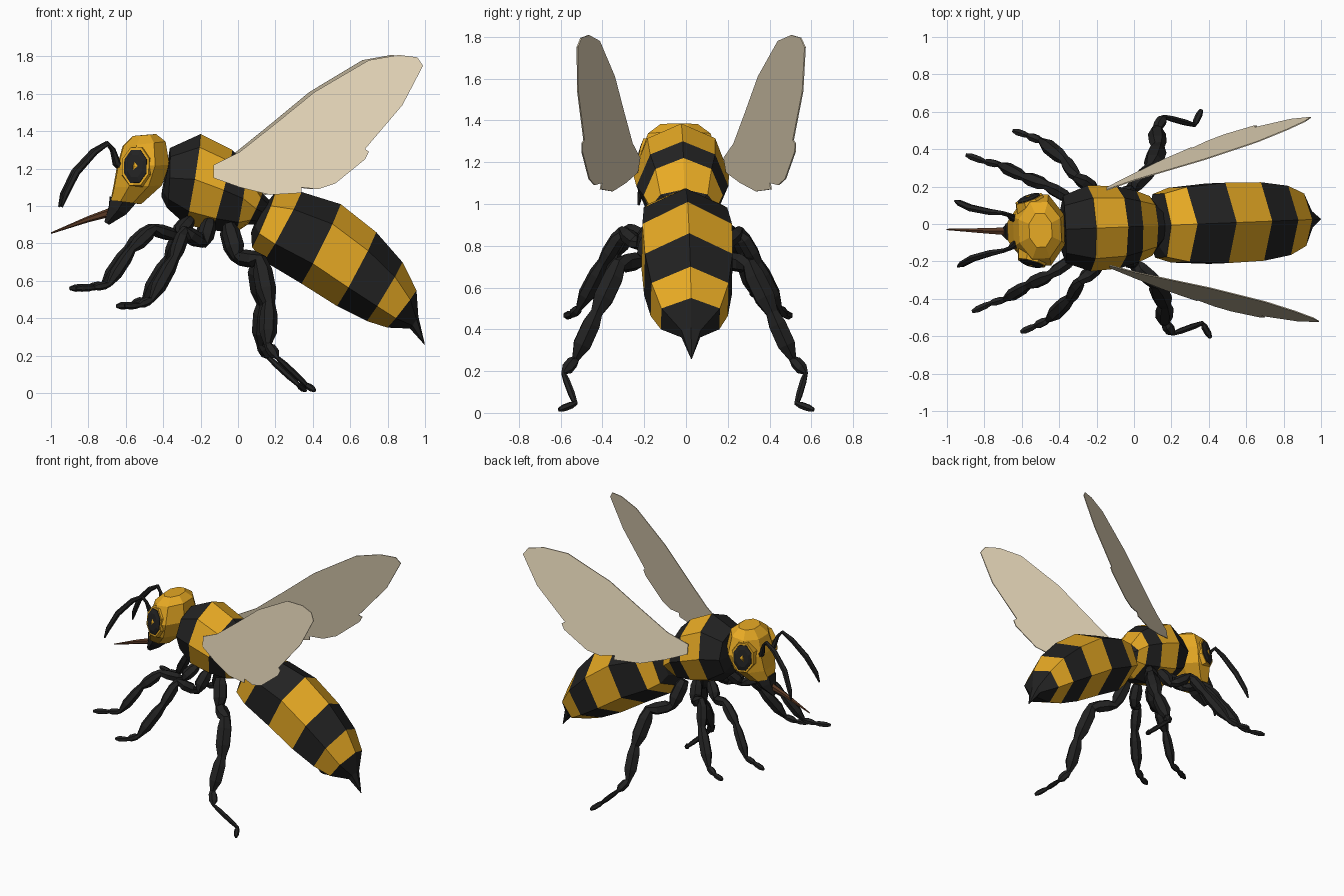
import bpy, bmesh, math
from mathutils import Vector, Matrix

if "Cube" in bpy.data.objects:
    bpy.data.objects.remove(bpy.data.objects["Cube"])

YAW = 0.04  # the whole insect is turned slightly about z
PLACE = Matrix.Translation((0, -0.014, 0)) @ Matrix.Rotation(YAW, 4, 'Z')

def material(name, rgb):
    m = bpy.data.materials.new(name)
    m.diffuse_color = (*rgb, 1)
    m.use_nodes = True
    m.node_tree.nodes["Principled BSDF"].inputs["Base Color"].default_value = m.diffuse_color
    return m

GOLD = material("gold", (0.82, 0.41, 0.018))
BLACK = material("black", (0.016, 0.016, 0.016))
WING = material("wing_beige", (0.78, 0.67, 0.48))
BROWN = material("brown", (0.10, 0.04, 0.018))

def loft(name, rings, mats, bands=None):
    """Skin equal-length rings of points; bands gives a material index per strip."""
    bm = bmesh.new()
    vs = [[bm.verts.new(p) for p in r] for r in rings]
    n = len(vs[0])
    for i in range(len(vs) - 1):
        for k in range(n):
            j = (k + 1) % n
            f = bm.faces.new((vs[i][k], vs[i][j], vs[i + 1][j], vs[i + 1][k]))
            f.material_index = bands[i] if bands else 0
    for ring, b in ((vs[0], 0), (vs[-1], -1)):
        bm.faces.new(ring).material_index = bands[b] if bands else 0
    bmesh.ops.recalc_face_normals(bm, faces=bm.faces)
    bm.transform(PLACE)
    me = bpy.data.meshes.new(name)
    bm.to_mesh(me)
    bm.free()
    for m in mats:
        me.materials.append(m)
    ob = bpy.data.objects.new(name, me)
    bpy.context.collection.objects.link(ob)
    return ob

def body(name, sections, n, mats, bands, phase=0.0):
    """Sections are (xa, za, xb, zb, half_width): opposite edge points in the xz plane."""
    ang = [2 * math.pi * (k + phase) / n for k in range(n)]
    ch = max(abs(math.cos(a)) for a in ang)
    sh = max(abs(math.sin(a)) for a in ang)
    rings = []
    for xa, za, xb, zb, w in sections:
        c = Vector(((xa + xb) / 2, 0, (za + zb) / 2))
        u = Vector(((xa - xb) / 2, 0, (za - zb) / 2))
        rings.append([c + u * (math.cos(a) / ch) + Vector((0, w * math.sin(a) / sh, 0)) for a in ang])
    return loft(name, rings, mats, bands)

def tube(name, path, mat, n=6):
    """Path points are (x, y, z, radius)."""
    pts = [Vector(p[:3]) for p in path]
    rings = []
    for i, p in enumerate(pts):
        d = (pts[min(i + 1, len(pts) - 1)] - pts[max(i - 1, 0)]).normalized()
        u = d.cross(Vector((0, 1, 0))).normalized()
        v = d.cross(u)
        r = path[i][3]
        rings.append([p + r * (math.cos(2 * math.pi * k / n) * u + math.sin(2 * math.pi * k / n) * v)
                      for k in range(n)])
    return loft(name, rings, [mat])

def paired(points, s, lean):
    """Place points on one side, allowing for the yaw in x."""
    return [(x + lean * YAW * y, y * s, z, r) for x, y, z, r in points]

# Abdomen: peaked hexagonal sections with alternating bands
body("abdomen", [
    (0.14, 1.00, 0.07, 0.86, 0.10), (0.20, 1.075, 0.075, 0.78, 0.17),
    (0.34, 1.075, 0.14, 0.705, 0.20), (0.55, 1.01, 0.34, 0.585, 0.215),
    (0.74, 0.86, 0.53, 0.465, 0.21), (0.88, 0.70, 0.69, 0.385, 0.185),
    (0.955, 0.55, 0.80, 0.35, 0.14), (0.965, 0.41, 0.92, 0.345, 0.045),
    (1.0, 0.26, 0.998, 0.258, 0.002)], 6, [GOLD, BLACK], [1, 0, 1, 0, 1, 0, 1, 1])

# Thorax
body("thorax", [
    (-0.37, 1.25, -0.41, 1.05, 0.11), (-0.365, 1.31, -0.38, 0.99, 0.18),
    (-0.20, 1.385, -0.28, 0.90, 0.23), (-0.03, 1.30, -0.14, 0.87, 0.22),
    (0.05, 1.22, -0.01, 0.86, 0.19), (0.13, 1.07, 0.05, 0.90, 0.16),
    (0.18, 1.02, 0.11, 0.90, 0.08)], 8, [GOLD, BLACK], [1, 1, 0, 1, 0, 1])

# Head and jaws
body("head", [
    (-0.56, 1.375, -0.44, 1.385, 0.09), (-0.615, 1.32, -0.39, 1.345, 0.15),
    (-0.645, 1.21, -0.37, 1.22, 0.19), (-0.665, 1.10, -0.41, 1.11, 0.165),
    (-0.68, 1.03, -0.52, 1.01, 0.10)], 8, [GOLD], None, 0.5)
body("jaws", [
    (-0.685, 1.05, -0.53, 1.035, 0.085), (-0.69, 1.00, -0.60, 0.955, 0.07),
    (-0.715, 0.915, -0.69, 0.90, 0.02)], 6, [BLACK], None, 0.5)
tube("proboscis", [(-0.64, 0, 0.98, 0.026), (-0.8, .01, 0.93, 0.016),
                   (-1.0, .025, 0.855, 0.004)], BROWN)

def eye_ring(c, nrm, rx, rz):
    t = Vector((-nrm.y, nrm.x, 0)).normalized()
    w = nrm.cross(t)
    return [c + t * rx * math.cos(k * math.pi / 4 + 0.4) + w * rz * math.sin(k * math.pi / 4 + 0.4)
            for k in range(8)]

def leg_path(joints):
    """Swell every segment between its joints."""
    out = []
    for a, b in zip(joints, joints[1:]):
        pa, pb = Vector(a[:3]), Vector(b[:3])
        out.append((*pa, a[3] * 0.68))
        for t, s in ((0.25, 0.98), (0.7, 1.0)):
            out.append((*pa.lerp(pb, t), a[3] * s))
    out.append((*joints[-1][:3], 0.010))
    return out

# Each leg: lean of its pair and its joints
LEGS = {
    "front_leg": (1, [(-0.26, .10, .93, .04), (-0.34, .16, .84, .035), (-0.47, .24, .88, .038),
                      (-0.59, .29, .77, .034), (-0.72, .36, .58, .022), (-0.80, .38, .565, .02),
                      (-0.90, .42, .56, .018)]),
    "middle_leg": (1, [(-0.16, .12, .92, .045), (-0.20, .20, .80, .038), (-0.31, .28, .87, .038),
                       (-0.37, .37, .72, .04), (-0.50, .48, .50, .024), (-0.57, .51, .47, .02),
                       (-0.65, .54, .465, .018)]),
    "rear_leg": (-1, [(-0.05, .12, .90, .05), (0.0, .20, .73, .045), (0.12, .31, .71, .054),
                      (0.165, .42, .48, .048), (0.16, .52, .26, .03), (0.21, .58, .19, .017),
                      (0.365, .53, .045, .018), (0.41, .61, .014, .016)]),
}

# Wing outline in x, z
OUTLINE = [(-.13, 1.15), (-.13, 1.22), (.01, 1.29), (.2, 1.44), (.41, 1.61), (.70, 1.78), (.86, 1.808),
           (.96, 1.795), (.99, 1.75), (.88, 1.54), (.68, 1.305), (.70, 1.29), (.68, 1.25), (.52, 1.12),
           (.43, 1.09), (.34, 1.10), (.34, 1.07), (.17, 1.06), (.01, 1.10)]

for side, s in (("right", -1), ("left", 1)):
    # Compound eye with a raised gold rim, facing mostly sideways
    nrm = Vector((-0.3, 0.94 * s, 0.12)).normalized()
    c = Vector((-0.55, 0.155 * s, 1.21))
    loft("eye_rim_" + side, [eye_ring(c + nrm * d, nrm, rx, rz) for d, rx, rz in
                             ((-.06, .10, .125), (.018, .08, .11))], [GOLD])
    loft("eye_" + side, [eye_ring(c + nrm * d, nrm, rx, rz) for d, rx, rz in
                         ((0, .069, .098), (.022, .067, .096), (.032, .045, .065))], [BLACK])
    # Antenna
    tube("antenna_" + side, paired(
        [(-.61, .06, 1.20, .026), (-.65, .075, 1.23, .02), (-.67, .09, 1.30, .012),
         (-.70, .10, 1.335, .013), (-.77, .11, 1.29, .018), (-.87, .135, 1.18, .02),
         (-.93, .165, 1.06, .017), (-.95, .175, 0.995, .006)], s, 0), BLACK)
    # Legs
    for name, (lean, joints) in LEGS.items():
        tube(name + "_" + side, leg_path(paired(joints, s, lean)), BLACK)
    # Wing: thin sloping blade
    rings = []
    for t in (-.003, .003):
        pts = [(x, .205 + .388 * (x + .13) - .17 * (z - 1.2) + t, z, 0) for x, z in OUTLINE]
        rings.append([p[:3] for p in paired(pts, s, -1)])
    loft("wing_" + side, rings, [WING])
